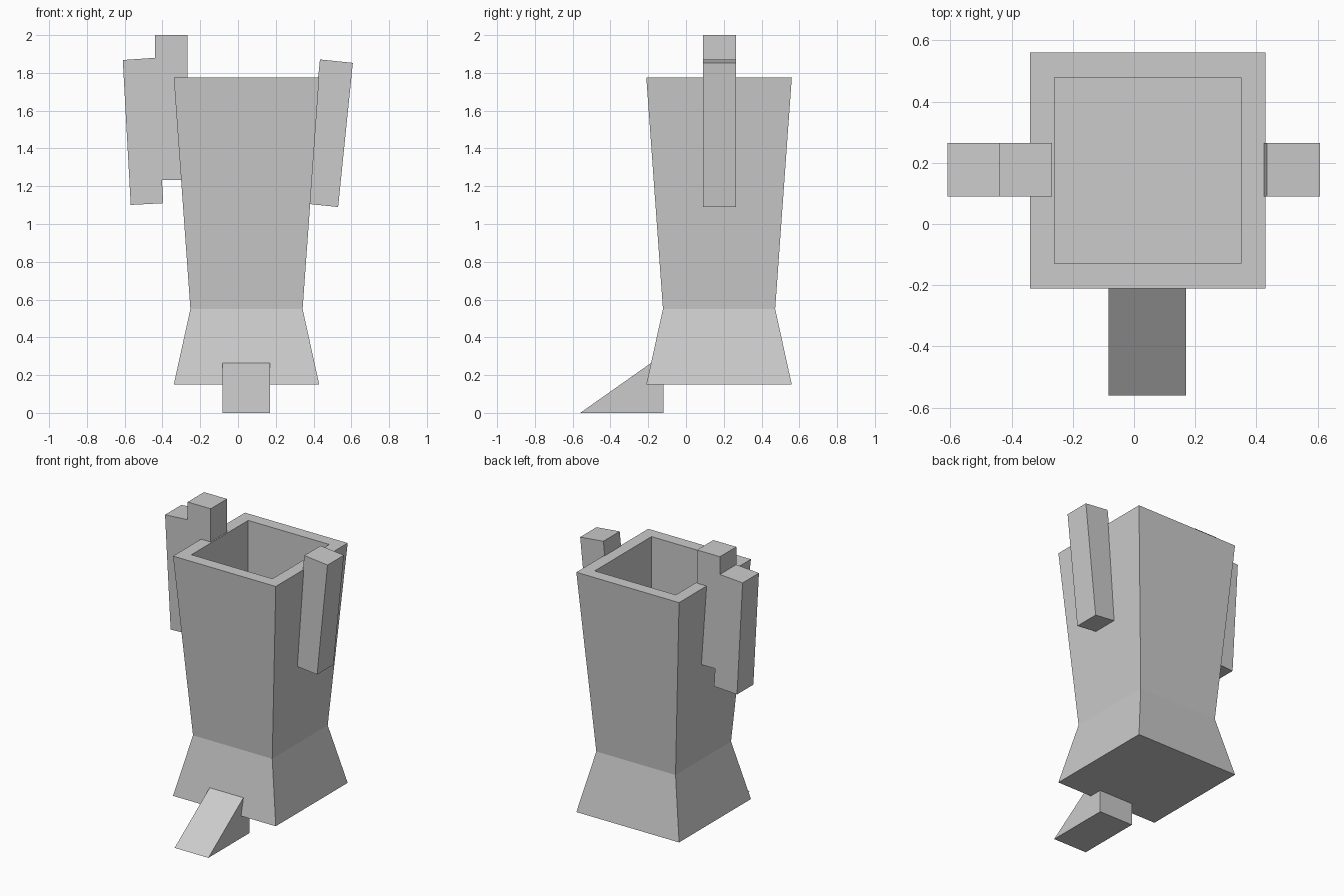
import bpy, bmesh

if "Cube" in bpy.data.objects:
    bpy.data.objects.remove(bpy.data.objects["Cube"])

CX, CY = 0.045, 0.175  # axis of the body


def finish(name, bm):
    bmesh.ops.recalc_face_normals(bm, faces=bm.faces)
    mesh = bpy.data.meshes.new(name)
    bm.to_mesh(mesh)
    bm.free()
    ob = bpy.data.objects.new(name, mesh)
    bpy.context.collection.objects.link(ob)
    return ob


def bridge(name, rings):
    """Closed solid through a chain of equal-length point loops."""
    bm = bmesh.new()
    loops = [[bm.verts.new(p) for p in ring] for ring in rings]
    n = len(loops[0])
    for a, b in zip(loops, loops[1:]):
        for i in range(n):
            j = (i + 1) % n
            bm.faces.new((a[i], a[j], b[j], b[i]))
    bm.faces.new(loops[0][::-1])
    bm.faces.new(loops[-1])
    return finish(name, bm)


def square(half, z):
    return [(CX + sx * half, CY + sy * half, z)
            for sx, sy in ((-1, -1), (1, -1), (1, 1), (-1, 1))]


def arm(name, profile, y0=0.09, y1=0.265):
    """Bar with an x-z profile, running through y."""
    return bridge(name, [[(x, y, z) for x, z in profile] for y in (y0, y1)])


# Body: flared base, waist, widening top, rim and straight-walled cavity
bridge("hollow_body", [square(h, z) for h, z in (
    (0.385, 0.15), (0.297, 0.55), (0.385, 1.775), (0.304, 1.775), (0.304, 1.1))])

# Side bars
arm("right_arm", [(0.355, 1.108), (0.53, 1.09), (0.608, 1.853), (0.434, 1.871)])
arm("left_outer_arm", [(-0.568, 1.101), (-0.396, 1.11), (-0.438, 1.88), (-0.61, 1.868)])
arm("left_inner_arm", [(-0.44, 1.232), (-0.268, 1.232), (-0.268, 2.0), (-0.44, 2.0)])

# Wedge foot at the front
bridge("front_foot", [[(x, y, z) for y, z in ((-0.56, 0), (-0.12, 0), (-0.12, 0.31))]
                      for x in (-0.083, 0.17)])
